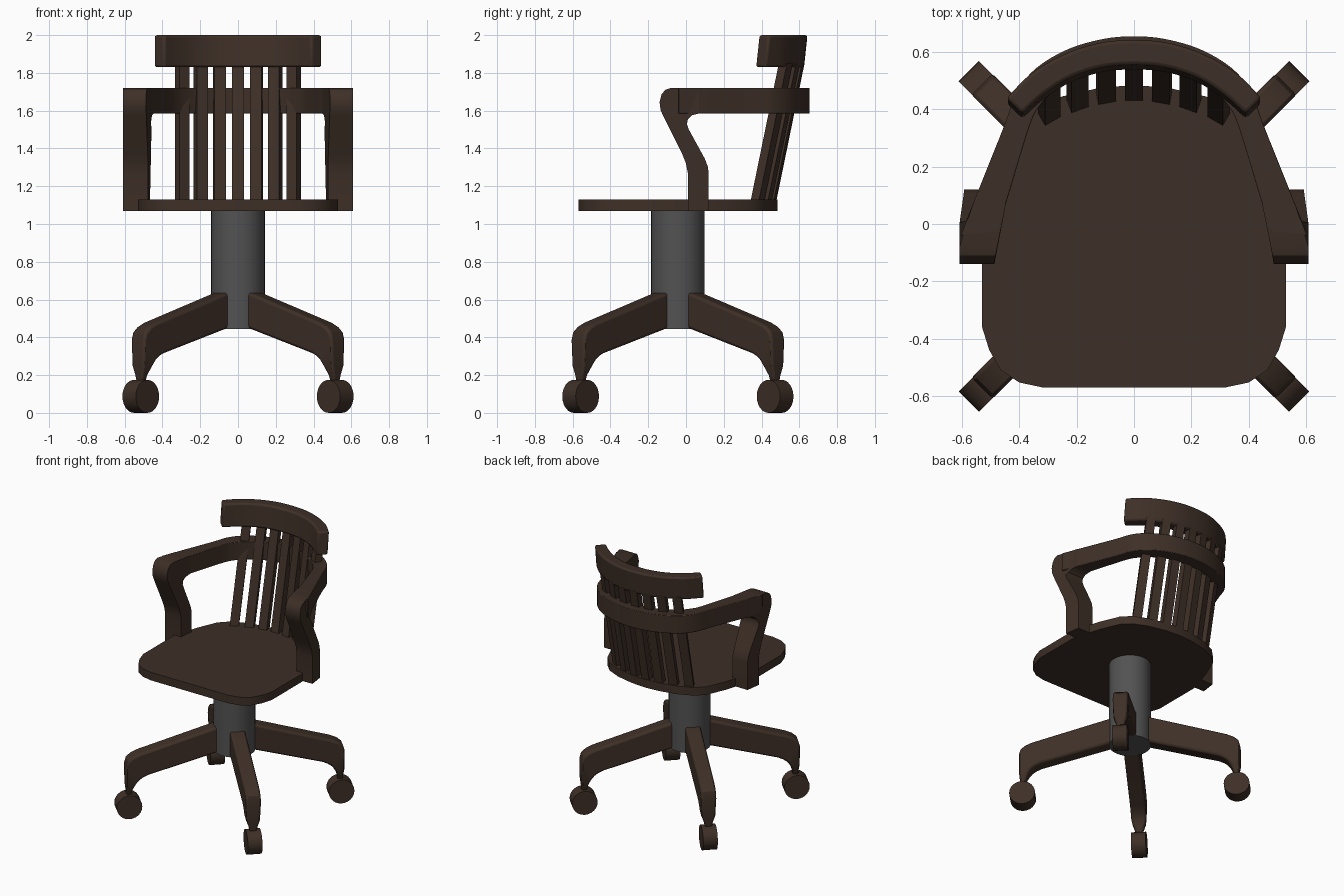
import bpy, bmesh
from math import radians, pi
from mathutils import Matrix, Vector

if "Cube" in bpy.data.objects:
    bpy.data.objects.remove(bpy.data.objects["Cube"])


def material(name, rgb):
    m = bpy.data.materials.new(name)
    m.diffuse_color = (*rgb, 1)
    m.use_nodes = True
    m.node_tree.nodes["Principled BSDF"].inputs["Base Color"].default_value = m.diffuse_color
    return m


WOOD = material("dark_wood", (0.048, 0.029, 0.020))
METAL = material("dark_metal", (0.085, 0.085, 0.085))


def finish(name, bm, mat=WOOD, bevel=0, segments=2):
    bmesh.ops.recalc_face_normals(bm, faces=bm.faces)
    me = bpy.data.meshes.new(name)
    bm.to_mesh(me)
    bm.free()
    ob = bpy.data.objects.new(name, me)
    bpy.context.collection.objects.link(ob)
    me.materials.append(mat)
    bpy.ops.object.select_all(action='DESELECT')
    ob.select_set(True)
    bpy.context.view_layer.objects.active = ob
    bpy.ops.object.shade_smooth_by_angle(angle=radians(32))
    if bevel:
        mod = ob.modifiers.new("soft_edges", 'BEVEL')
        mod.width, mod.segments = bevel, segments
        mod.limit_method, mod.angle_limit = 'ANGLE', radians(50)
    return ob


def prism(ring_a, ring_b):
    """Solid joining two matching outlines."""
    bm = bmesh.new()
    a = [bm.verts.new(p) for p in ring_a]
    b = [bm.verts.new(p) for p in ring_b]
    n = len(a)
    bm.faces.new(a)
    bm.faces.new(b[::-1])
    for i in range(n):
        j = (i + 1) % n
        bm.faces.new((a[i], b[i], b[j], a[j]))
    return bm


def smooth(pts, steps=4):
    """Catmull-Rom through 2D points."""
    p = [Vector(q) for q in pts]
    p = [2 * p[0] - p[1]] + p + [2 * p[-1] - p[-2]]
    out = []
    for i in range(1, len(p) - 2):
        a, b, c, d = p[i - 1:i + 3]
        for k in range(steps):
            t = k / steps
            out.append(0.5 * (2 * b + (c - a) * t + (2 * a - 5 * b + 4 * c - d) * t * t
                              + (3 * b - a - 3 * c + d) * t ** 3))
    return out + [p[-2]]


def mirrored(half):
    """Half path ending at x = 0, continued on the other side."""
    return half + [(-x, y) for x, y in half[-2::-1]]


def curved_band(name, outer, inner, z0, z1, lean, bevel):
    outer, inner = smooth(mirrored(outer)), smooth(mirrored(inner))
    bm = bmesh.new()
    rows = [[bm.verts.new(v) for v in ((o.x, o.y - lean, z0), (o.x, o.y, z1),
                                       (i.x, i.y, z1), (i.x, i.y - lean, z0))]
            for o, i in zip(outer, inner)]
    for r, s in zip(rows, rows[1:]):
        for k in range(4):
            m = (k + 1) % 4
            bm.faces.new((r[k], r[m], s[m], s[k]))
    bm.faces.new(rows[0])
    bm.faces.new(rows[-1])
    return finish(name, bm, bevel=bevel)


# seat board
half = [(0.53, 0.0), (0.47, 0.2), (0.41, 0.34), (0.35, 0.4), (0.25, 0.445), (0.12, 0.475), (0, 0.485)]
front = [(-0.53, -0.36), (-0.505, -0.44), (-0.465, -0.51), (-0.40, -0.553), (-0.32, -0.57)]
outline = mirrored(half) + front + [(-x, y) for x, y in front[::-1]]
finish("seat", prism([(x, y, 1.07) for x, y in outline], [(x, y, 1.13) for x, y in outline]))

# arm rail wrapping around the back
curved_band("arm_rail",
            [(0.604, -0.04), (0.54, 0.125), (0.45, 0.35), (0.41, 0.46), (0.34, 0.545),
             (0.23, 0.61), (0.11, 0.645), (0, 0.655)],
            [(0.478, -0.03), (0.435, 0.11), (0.365, 0.34), (0.33, 0.41), (0.275, 0.47),
             (0.19, 0.525), (0.09, 0.555), (0, 0.562)],
            1.585, 1.72, 0, 0.004)

# top rail of the back
curved_band("crest_rail",
            [(0.445, 0.44), (0.36, 0.525), (0.25, 0.59), (0.125, 0.632), (0, 0.643)],
            [(0.39, 0.385), (0.315, 0.452), (0.22, 0.512), (0.11, 0.547), (0, 0.556)],
            1.83, 2.0, 0.018, 0.012)

# arm posts: bent profile in the y-z plane
post = [(0.01, 1.07), (0.12, 1.07), (0.12, 1.27), (0.115, 1.305), (0.1, 1.345), (0.015, 1.5),
        (0.005, 1.53), (0.01, 1.555), (0.03, 1.575), (0.07, 1.585), (0.07, 1.72), (-0.08, 1.72),
        (-0.11, 1.71), (-0.13, 1.685), (-0.14, 1.645), (-0.135, 1.605), (-0.12, 1.57),
        (-0.02, 1.37), (0.0, 1.32), (0.01, 1.27)]


def post_x(y, z, inner):
    if inner:
        return 0.487 - max(y + 0.13, 0) * (0.08 if z < 1.5 else 0.2)
    x = 0.609 - max(y, 0) * 0.14
    return min(x, 0.59 - 0.4 * y) if z > 1.55 else x


for side, label in ((1, "right"), (-1, "left")):
    finish("arm_post_" + label, prism([(side * post_x(y, z, True), y, z) for y, z in post],
                                      [(side * post_x(y, z, False), y, z) for y, z in post]))

# seven leaning back slats
for i in range(-3, 4):
    x = i * 0.0985
    y = 0.455 - 0.85 * x * x
    turn = Matrix.Rotation(radians(-10 * i), 3, 'Z')
    rings = []
    for z in (1.12, 1.85):
        c = Vector((x, y + (z - 1.13) * 0.205, z))
        rings.append([c + turn @ Vector((sx * 0.031, sy * 0.025, 0))
                      for sx, sy in ((-1, -1), (1, -1), (1, 1), (-1, 1))])
    finish("back_slat_%d" % (i + 4), prism(*rings))

# centre column
CY = -0.043
bm = bmesh.new()
bmesh.ops.create_cone(bm, cap_ends=True, segments=32, radius1=0.142, radius2=0.142, depth=0.63,
                      matrix=Matrix.Translation((0, CY, 0.76)))
finish("column", bm, METAL)

# legs: stations of (top r, top z, bottom r, bottom z, half width)
stations = [(0.08, 0.645, 0.08, 0.465, 0.052), (0.14, 0.635, 0.14, 0.443, 0.052),
            (0.66, 0.478, 0.60, 0.315, 0.052), (0.705, 0.458, 0.635, 0.298, 0.052),
            (0.738, 0.43, 0.66, 0.28, 0.052), (0.75, 0.39, 0.675, 0.262, 0.052),
            (0.75, 0.25, 0.69, 0.235, 0.045), (0.745, 0.2, 0.702, 0.2, 0.03),
            (0.742, 0.15, 0.71, 0.15, 0.02)]
for n in range(4):
    place = Matrix.Translation((0, CY, 0)) @ Matrix.Rotation(pi / 4 + n * pi / 2, 4, 'Z')
    bm = bmesh.new()
    rows = [[bm.verts.new(v) for v in ((a, -w, b), (a, w, b), (c, w, d), (c, -w, d))]
            for a, b, c, d, w in stations]
    for r, s in zip(rows, rows[1:]):
        for k in range(4):
            m = (k + 1) % 4
            bm.faces.new((r[k], r[m], s[m], s[k]))
    bm.faces.new(rows[0])
    bm.faces.new(rows[-1])
    bm.transform(place)
    finish("leg_%d" % (n + 1), bm, bevel=0.014)

    # caster wheel
    bm = bmesh.new()
    bmesh.ops.create_cone(bm, cap_ends=True, segments=24, radius1=0.0875, radius2=0.0875, depth=0.1,
                          matrix=place @ Matrix.Translation((0.728, 0, 0.0875))
                          @ Matrix.Rotation(pi / 2, 4, 'X'))
    finish("caster_%d" % (n + 1), bm)
